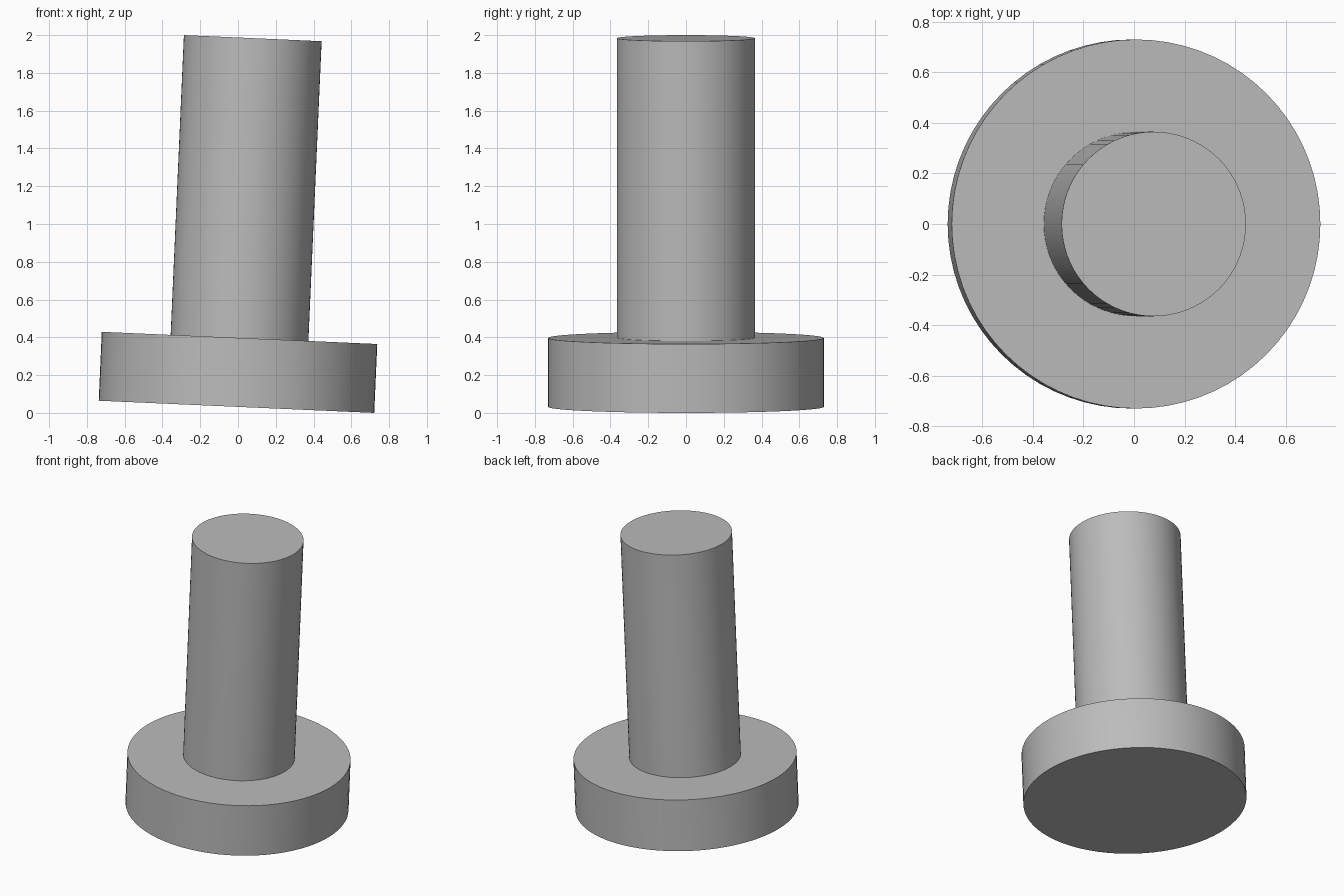
import bpy
import math
from mathutils import Matrix, Vector

cube = bpy.data.objects.get("Cube")
if cube:
    bpy.data.objects.remove(cube, do_unlink=True)

grey = bpy.data.materials.new("plain grey")
grey.use_nodes = True
colour = (0.5, 0.5, 0.5, 1)
grey.diffuse_color = colour
grey.node_tree.nodes["Principled BSDF"].inputs["Base Color"].default_value = colour

# Overall proportions and lean towards +x
TILT = math.radians(2.53)
FLANGE_R, FLANGE_H = 0.73, 0.365
SHAFT_R, TOTAL_H = 0.365, 1.9535
lean = Matrix.Rotation(TILT, 4, "Y")
foot = Vector((-FLANGE_H * math.sin(TILT) / 2, 0, FLANGE_R * math.sin(TILT)))


def disc(name, radius, bottom, top):
    """Smooth-sided cylinder along the leaning axis."""
    centre = foot + lean @ Vector((0, 0, (bottom + top) / 2))
    bpy.ops.mesh.primitive_cylinder_add(
        vertices=72, radius=radius, depth=top - bottom,
        location=centre, rotation=(0, TILT, 0))
    obj = bpy.context.object
    obj.name = name
    obj.data.materials.append(grey)
    bpy.ops.object.shade_smooth_by_angle(angle=math.radians(30))
    return obj


# Wide flange at the foot, and the round shaft standing on it
disc("flange", FLANGE_R, 0, FLANGE_H)
disc("shaft", SHAFT_R, FLANGE_H, TOTAL_H)
